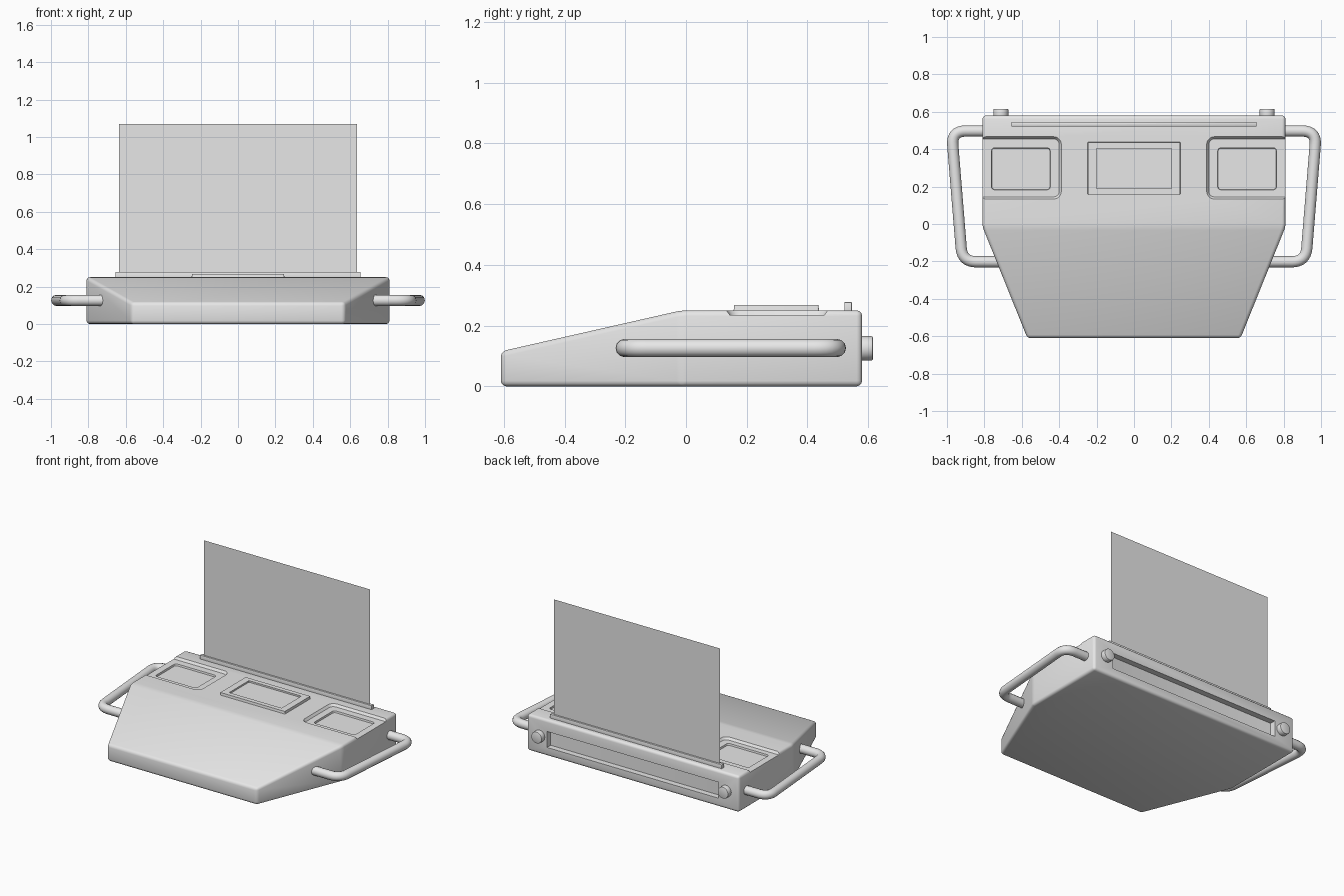
import bpy, bmesh
from math import radians, cos, sin, pi
from mathutils import Vector

cube = bpy.data.objects.get("Cube")
if cube:
    bpy.data.objects.remove(cube, do_unlink=True)

grey = bpy.data.materials.new("plain grey")
grey.use_nodes = True
grey.diffuse_color = (0.8, 0.8, 0.8, 1)
grey.node_tree.nodes["Principled BSDF"].inputs["Base Color"].default_value = (0.8, 0.8, 0.8, 1)


def activate(obj):
    bpy.ops.object.select_all(action='DESELECT')
    obj.select_set(True)
    bpy.context.view_layer.objects.active = obj


def loft(name, rings, caps=True):
    """Skin a stack of matching point rings into a mesh object."""
    bm = bmesh.new()
    loops = [[bm.verts.new(p) for p in ring] for ring in rings]
    n = len(loops[0])
    for a, b in zip(loops, loops[1:]):
        for i in range(n):
            j = (i + 1) % n
            bm.faces.new((a[i], a[j], b[j], b[i]))
    if caps:
        bm.faces.new(loops[0][::-1])
        bm.faces.new(loops[-1])
    bmesh.ops.recalc_face_normals(bm, faces=bm.faces)
    return from_bmesh(name, bm)


def from_bmesh(name, bm):
    mesh = bpy.data.meshes.new(name)
    bm.to_mesh(mesh)
    bm.free()
    mesh.materials.append(grey)
    obj = bpy.data.objects.new(name, mesh)
    bpy.context.collection.objects.link(obj)
    return obj


def rounded_rect(x0, x1, y0, y1, r, z, steps=5):
    pts = []
    corners = ((x1 - r, y1 - r), (x0 + r, y1 - r), (x0 + r, y0 + r), (x1 - r, y0 + r))
    for k, (cx, cy) in enumerate(corners):
        for i in range(steps + 1):
            a = (k + i / steps) * pi / 2
            pts.append((cx + r * cos(a), cy + r * sin(a), z))
    return pts


def block(name, x, y, z, r=0.001, taper=0.0):
    """Upright rounded block; taper widens it (or narrows it) towards the top."""
    low = rounded_rect(*x, *y, r, z[0])
    high = rounded_rect(x[0] - taper, x[1] + taper, y[0] - taper, y[1] + taper,
                        max(r + taper, 0.001), z[1])
    return loft(name, [low, high])


def apply_bevel(obj, width, segments, angle):
    mod = obj.modifiers.new("bevel", 'BEVEL')
    mod.width, mod.segments = width, segments
    mod.limit_method, mod.angle_limit = 'ANGLE', radians(angle)
    activate(obj)
    bpy.ops.object.modifier_apply(modifier=mod.name)


def cut(obj, cutter):
    mod = obj.modifiers.new("cut", 'BOOLEAN')
    mod.object, mod.operation, mod.solver = cutter, 'DIFFERENCE', 'EXACT'
    activate(obj)
    bpy.ops.object.modifier_apply(modifier=mod.name)
    bpy.data.objects.remove(cutter, do_unlink=True)


def smooth(obj, angle=30):
    activate(obj)
    bpy.ops.object.shade_smooth_by_angle(angle=radians(angle))


# Housing: flat rear deck, sloping front deck, tapered front sides
half = [(0.81, 0.58, 0.25), (0.81, -0.015, 0.25), (0.57, -0.61, 0.115)]
outline = half + [(-x, y, z) for x, y, z in reversed(half)]
bm = bmesh.new()
bottom = [bm.verts.new((x, y, 0)) for x, y, z in outline]
top = [bm.verts.new(p) for p in outline]
for i in range(6):
    j = (i + 1) % 6
    bm.faces.new((bottom[i], bottom[j], top[j], top[i]))
bm.faces.new(bottom)
bm.faces.new((top[0], top[1], top[4], top[5]))
bm.faces.new((top[1], top[2], top[3], top[4]))
bmesh.ops.recalc_face_normals(bm, faces=bm.faces)
housing = from_bmesh("housing", bm)
apply_bevel(housing, 0.018, 3, 8)

# Side pockets open to the edge, each with a sunken window
for s in (-1, 1):
    pocket_x = sorted((s * 0.40, s * 0.95))
    window_x = sorted((s * 0.45, s * 0.76))
    cut(housing, block("pocket_cutter", pocket_x, (0.145, 0.455), (0.234, 0.264), 0.03, 0.022))
    cut(housing, block("window_cutter", window_x, (0.185, 0.405), (0.222, 0.252), 0.015, 0.006))

# Long recess in the back
cut(housing, block("back_cutter", (-0.655, 0.655), (0.54, 0.66), (0.06, 0.17)))
smooth(housing)

# Raised centre frame with a sunken window
centre_frame = block("centre_frame", (-0.25, 0.25), (0.155, 0.44), (0.235, 0.267), 0.008, -0.004)
cut(centre_frame, block("frame_cutter", (-0.2, 0.2), (0.19, 0.405), (0.256, 0.29)))
smooth(centre_frame)

# Rail and the thin upright sheet standing in it
rail = block("sheet_rail", (-0.655, 0.655), (0.522, 0.546), (0.235, 0.277))
apply_bevel(rail, 0.004, 2, 40)
smooth(rail)
bm = bmesh.new()
bm.faces.new([bm.verts.new((x, 0.534, z)) for x, z in
              ((-0.635, 0.26), (0.635, 0.26), (0.635, 1.07), (-0.635, 1.07))])
from_bmesh("upright_sheet", bm)


def fillet(points, t, steps=8):
    """Round the inner corners of a path."""
    out = [points[0]]
    for a, b, c in zip(points, points[1:], points[2:]):
        p = b + (a - b).normalized() * t
        q = b + (c - b).normalized() * t
        for i in range(steps + 1):
            u = i / steps
            out.append(p * (1 - u) ** 2 + b * 2 * u * (1 - u) + q * u * u)
    return out + [points[-1]]


for s, side in ((1, "left"), (-1, "right")):
    # Tubular carrying handle
    path = [Vector((s * x, y, 0.126)) for x, y in
            ((0.79, 0.497), (0.975, 0.497), (0.918, -0.202), (0.70, -0.202))]
    path = fillet(path, 0.075)
    curve = bpy.data.curves.new(side + "_handle", 'CURVE')
    curve.dimensions = '3D'
    curve.bevel_depth, curve.bevel_resolution = 0.03, 4
    curve.use_fill_caps = True
    spline = curve.splines.new('POLY')
    spline.points.add(len(path) - 1)
    for point, co in zip(spline.points, path):
        point.co = (*co, 1)
    curve.materials.append(grey)
    handle = bpy.data.objects.new(side + "_handle", curve)
    bpy.context.collection.objects.link(handle)
    activate(handle)
    bpy.ops.object.convert(target='MESH')
    smooth(bpy.context.object, 40)

    # Round knob on the back
    bpy.ops.mesh.primitive_cylinder_add(vertices=32, radius=0.04, depth=0.055,
                                        location=(s * 0.712, 0.588, 0.125),
                                        rotation=(pi / 2, 0, 0))
    knob = bpy.context.object
    knob.name = side + "_knob"
    knob.data.materials.append(grey)
    apply_bevel(knob, 0.005, 2, 40)
    smooth(knob)
